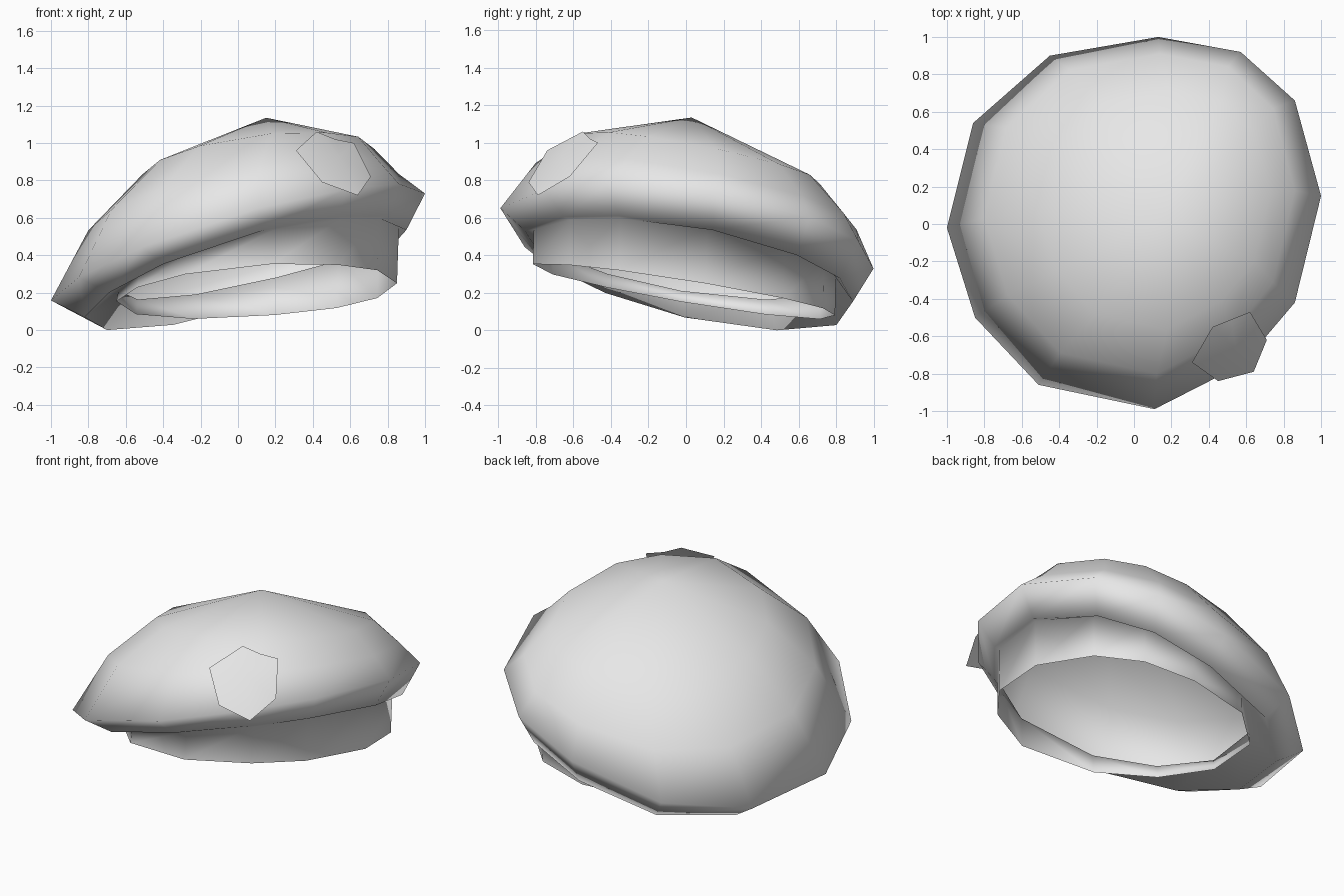
import bpy
import bmesh
from mathutils import Vector

cube = bpy.data.objects.get("Cube")
if cube:
    bpy.data.objects.remove(cube, do_unlink=True)

felt = bpy.data.materials.new("grey_felt")
felt.use_nodes = True
felt.diffuse_color = (0.8, 0.8, 0.8, 1)
felt.node_tree.nodes["Principled BSDF"].inputs["Base Color"].default_value = felt.diffuse_color

# Twelve-sided outline of the beret, shared by every ring
OUTLINE = [(1, .15), (.86, .66), (.57, .92), (.13, 1), (-.45, .9), (-.86, .54),
           (-1, -.02), (-.85, -.5), (-.51, -.86), (.11, -.99), (.58, -.75), (.86, -.42)]


def ring(bm, cx, cy, rx, ry, height, slope_x, slope_y):
    """Scaled outline lying on a tilted plane."""
    verts = []
    for u, v in OUTLINE:
        x, y = cx + rx * u, cy + ry * v
        verts.append(bm.verts.new((x, y, max(0, height + slope_x * x + slope_y * y))))
    return verts


def fan(bm, verts, tip):
    """Close a ring of vertices onto one point."""
    hub = bm.verts.new(tip)
    for a, b in zip(verts, verts[1:] + verts[:1]):
        bm.faces.new((a, b, hub))


def finish(bm, name):
    mesh = bpy.data.meshes.new(name)
    bm.to_mesh(mesh)
    bm.free()
    mesh.materials.append(felt)
    for poly in mesh.polygons:
        poly.use_smooth = True
    obj = bpy.data.objects.new(name, mesh)
    bpy.context.collection.objects.link(obj)
    return obj


# Beret shell: opening, band top, drooping underside, rim, crown, upper crown
bm = bmesh.new()
rings = [ring(bm, *r) for r in (
    (.1, -.015, .75, .81, .2, .08, -.17),
    (.11, -.01, .75, .81, .36, .24, -.16),
    (.04, .01, .86, .88, .305, .29, -.22),
    (0, 0, 1, 1, .455, .3, -.165),
    (.03, .05, .83, .86, .7, .2, -.21),
    (.11, .07, .62, .64, .91, .127, -.21))]
for low, high in zip(rings, rings[1:]):
    for i in range(len(OUTLINE)):
        j = (i + 1) % len(OUTLINE)
        bm.faces.new((low[i], low[j], high[j], high[i]))
fan(bm, rings[-1], (.15, .03, 1.135))
finish(bm, "beret_shell")

# Badge: shallow faceted patch on the front of the crown
bm = bmesh.new()
edge = [bm.verts.new(p) for p in (
    (.31, -.74, .96), (.45, -.84, .79), (.64, -.79, .72), (.71, -.62, .82),
    (.62, -.47, 1), (.52, -.51, 1.02), (.42, -.55, 1.06))]
centre = sum((v.co for v in edge), Vector()) / len(edge)
fan(bm, edge, centre + Vector((.02, -.02, .02)))
finish(bm, "badge")
